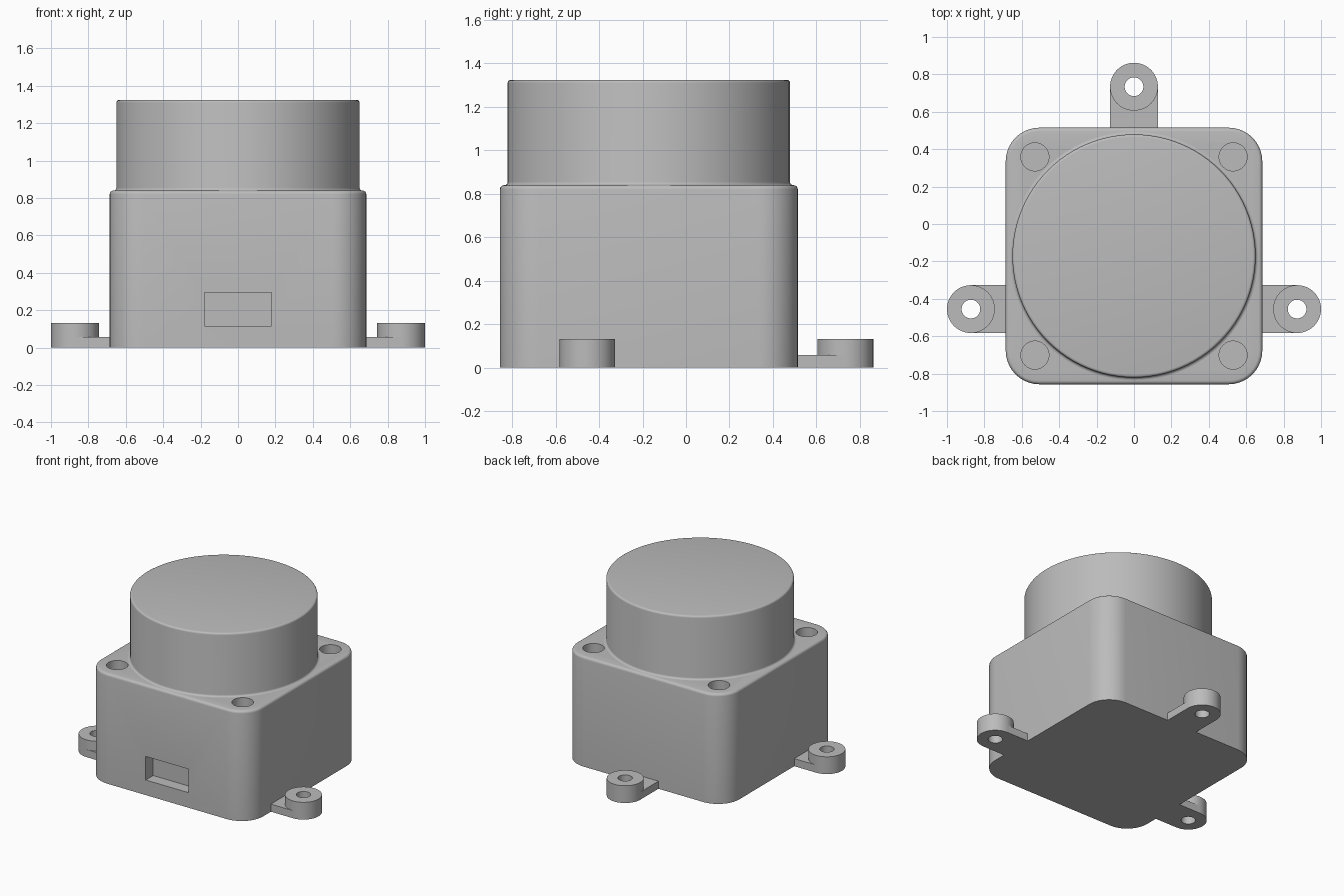
import bpy, bmesh, math
from mathutils import Matrix, Vector

if "Cube" in bpy.data.objects:
    bpy.data.objects.remove(bpy.data.objects["Cube"])

GREY = (0.5, 0.5, 0.5, 1)
mat = bpy.data.materials.new("light grey plastic")
mat.use_nodes = True
mat.diffuse_color = GREY
mat.node_tree.nodes["Principled BSDF"].inputs["Base Color"].default_value = GREY

CY = -0.171          # housing centre along y
HALF, TOP = 0.686, 0.84


def finish(name, bm):
    bmesh.ops.recalc_face_normals(bm, faces=bm.faces)
    mesh = bpy.data.meshes.new(name)
    bm.to_mesh(mesh)
    bm.free()
    mesh.materials.append(mat)
    obj = bpy.data.objects.new(name, mesh)
    bpy.context.collection.objects.link(obj)
    return obj


def box_bm(lo, hi):
    bm = bmesh.new()
    lo, hi = Vector(lo), Vector(hi)
    bmesh.ops.create_cube(bm, size=1, matrix=Matrix.Translation((lo + hi) / 2)
                          @ Matrix.Diagonal((*(hi - lo), 1)))
    return bm


def cylinder(name, x, y, z0, z1, r, n=48):
    bm = bmesh.new()
    bmesh.ops.create_cone(bm, cap_ends=True, segments=n, radius1=r, radius2=r,
                          depth=z1 - z0, matrix=Matrix.Translation((x, y, (z0 + z1) / 2)))
    return finish(name, bm)


def boolean(obj, tool, operation):
    """Apply a boolean and discard the tool."""
    tool.hide_render = True
    mod = obj.modifiers.new("bool", "BOOLEAN")
    mod.operation, mod.solver, mod.object = operation, "EXACT", tool
    bpy.context.view_layer.objects.active = obj
    bpy.ops.object.modifier_apply(modifier=mod.name)
    bpy.data.objects.remove(tool)


def smooth(obj):
    bpy.ops.object.select_all(action="DESELECT")
    obj.select_set(True)
    bpy.context.view_layer.objects.active = obj
    bpy.ops.object.shade_smooth_by_angle(angle=math.radians(35))


# Housing: rounded upright corners, then a small round on the top rim
bm = box_bm((-HALF, CY - HALF, 0), (HALF, CY + HALF, TOP))
upright = [e for e in bm.edges if abs(e.verts[0].co.z - e.verts[1].co.z) > 0.1]
bmesh.ops.bevel(bm, geom=upright, offset=0.18, segments=10, profile=0.5, affect="EDGES")
rim = [e for e in bm.edges if all(v.co.z > TOP - 0.01 for v in e.verts)]
bmesh.ops.bevel(bm, geom=rim, offset=0.02, segments=4, profile=0.5, affect="EDGES")
housing = finish("housing", bm)

# Screw holes and front connector pocket
for sx in (-1, 1):
    for sy in (-1, 1):
        boolean(housing, cylinder("hole_cutter", sx * 0.53, CY + sy * 0.53,
                                  TOP - 0.12, TOP + 0.1, 0.075), "DIFFERENCE")
pocket = finish("pocket_cutter", box_bm((-0.18, CY - HALF - 0.1, 0.115),
                                        (0.18, CY - HALF + 0.09, 0.295)))
boolean(housing, pocket, "DIFFERENCE")
smooth(housing)

# Round turret: lathed outline with a foot fillet and a rounded top edge
R, H, F = 0.65, 1.325, 0.015
quarter = [i * math.pi / 8 for i in range(5)]
outline = [(R + F - F * math.sin(a), TOP + F - F * math.cos(a)) for a in quarter]
outline += [(R - F + F * math.cos(a), H - F + F * math.sin(a)) for a in quarter]
bm = bmesh.new()
verts = [bm.verts.new((r, CY, z)) for r, z in [(0, TOP)] + outline + [(0, H)]]
edges = [bm.edges.new(pair) for pair in zip(verts, verts[1:])]
bmesh.ops.spin(bm, geom=verts + edges, cent=(0, CY, 0), axis=(0, 0, 1),
               angle=math.tau, steps=96, use_merge=True)
bmesh.ops.remove_doubles(bm, verts=bm.verts, dist=0.0005)
smooth(finish("turret", bm))


# Mounting lugs: thin arm, taller boss and a through hole
def lug(name, x, y, lo, hi):
    obj = finish(name, box_bm((*lo, 0), (*hi, 0.058)))
    boolean(obj, cylinder("boss", x, y, 0, 0.132, 0.128), "UNION")
    boolean(obj, cylinder("bolt_cutter", x, y, -0.1, 0.3, 0.05), "DIFFERENCE")
    smooth(obj)


W = 0.128
LX, LY, BY = 0.872, -0.455, 0.734
lug("left_lug", LX, LY, (HALF - 0.01, LY - W), (LX, LY + W))
lug("right_lug", -LX, LY, (-LX, LY - W), (0.01 - HALF, LY + W))
lug("back_lug", 0, BY, (-W, CY + HALF - 0.01), (W, BY))
